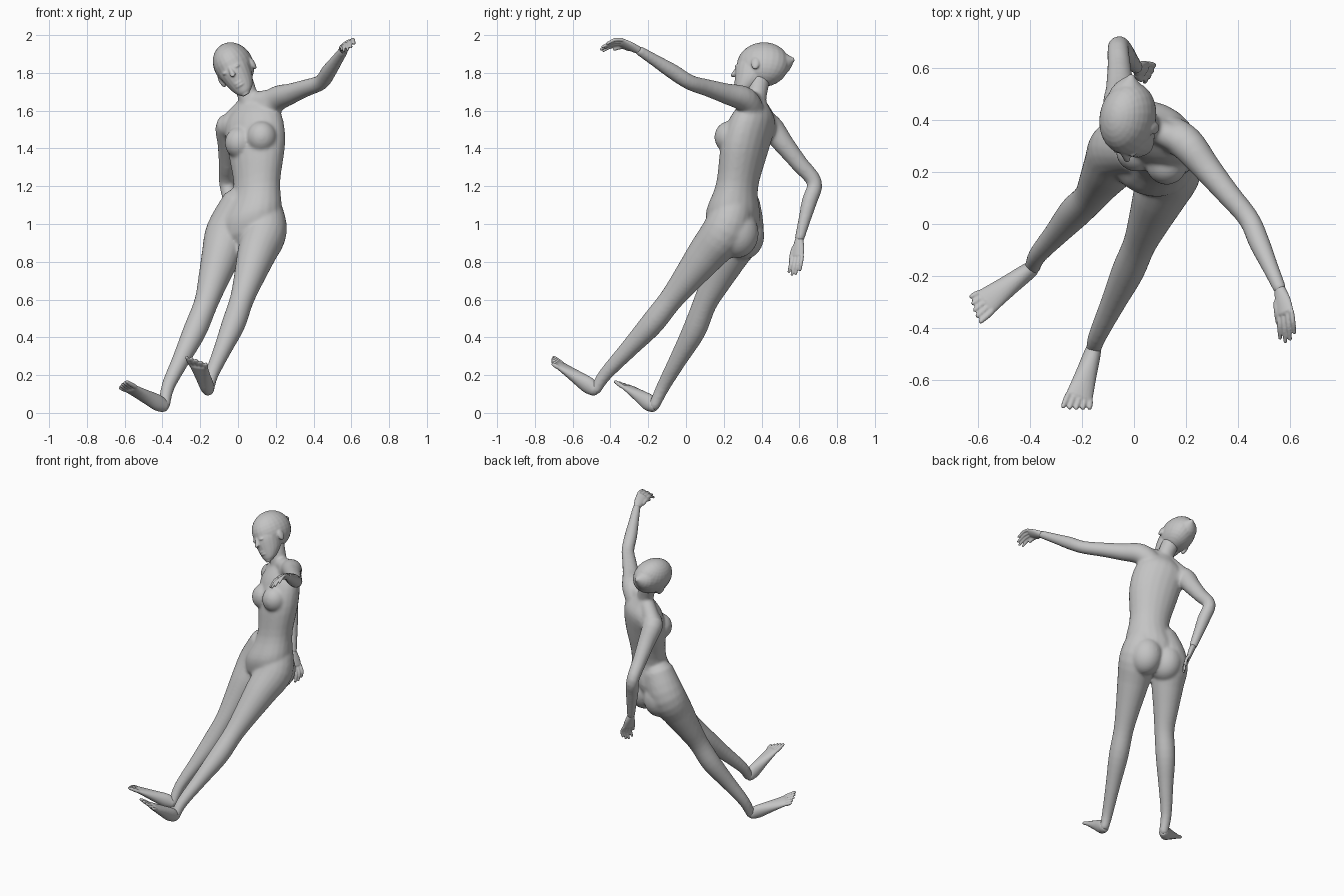
import bpy, bmesh, math
from mathutils import Vector as V, Matrix

cube = bpy.data.objects.get("Cube")
if cube:
    bpy.data.objects.remove(cube, do_unlink=True)

skin = bpy.data.materials.new("light_grey_clay")
skin.use_nodes = True
skin.diffuse_color = (.55, .55, .55, 1)
skin.node_tree.nodes["Principled BSDF"].inputs["Base Color"].default_value = skin.diffuse_color

X_AXIS, Z_AXIS = V((1, 0, 0)), V((0, 0, 1))


def spline(keys, steps=4):
    """Smoothly interpolate sections of centre, half width and half depth."""
    rows = []
    for i, (start, end) in enumerate(zip(keys, keys[1:])):
        before = keys[max(i - 1, 0)]
        after = keys[min(i + 2, len(keys) - 1)]
        for k in range(steps):
            t = k / steps
            rows.append([b + t / 2 * (c - a + t * (2*a - 5*b + 4*c - d + t * (3*(b - c) + d - a)))
                         for a, b, c, d in zip(before, start, end, after)])
    return rows + [list(keys[-1])]


def loft(bm, keys, side=X_AXIS, front=None, segments=20):
    """Skin elliptical rings along a path, with rounded ends."""
    rows = spline([(*key, key[-1]) if len(key) == 4 else tuple(key) for key in keys])
    first, second, last = V(rows[0][:3]), V(rows[1][:3]), V(rows[-1][:3])
    previous = V(rows[-2][:3])

    def cap(center, inner, widths):
        tip = center + (center - inner).normalized() * min(widths) * .6
        return [*tip, *(w * .6 for w in widths)]

    rows = [cap(first, second, rows[0][3:])] + rows + [cap(last, previous, rows[-1][3:])]
    centers = [V(row[:3]) for row in rows]
    rings = []
    for i, (center, row) in enumerate(zip(centers, rows)):
        across, depth = V(side).normalized(), front
        if front is None:
            tangent = (centers[min(i + 1, len(rows) - 1)] - centers[max(i - 1, 0)]).normalized()
            across = (across - tangent * across.dot(tangent)).normalized()
            depth = tangent.cross(across)
        ring = []
        for k in range(segments):
            angle = math.tau * k / segments
            offset = across * row[3] * math.cos(angle) + depth * row[4] * math.sin(angle)
            ring.append(bm.verts.new(center + offset))
        rings.append(ring)
    faces = [bm.faces.new(rings[0]), bm.faces.new(rings[-1][::-1])]
    for ring, above in zip(rings, rings[1:]):
        for k in range(segments):
            n = (k + 1) % segments
            faces.append(bm.faces.new((ring[k], above[k], above[n], ring[n])))
    bmesh.ops.recalc_face_normals(bm, faces=faces)


def limb(bm, joints, radii):
    """A tapering limb: each joint starts a run of evenly spaced radii."""
    keys = []
    for start, end, widths in zip(joints, joints[1:] + joints[-1:], radii):
        for i, width in enumerate(widths):
            keys.append((*start.lerp(end, i / len(widths)), width))
    loft(bm, keys)


def blob(bm, center, radii, frame=Matrix()):
    matrix = frame @ Matrix.Translation(center) @ Matrix.Diagonal((*radii, 1))
    bmesh.ops.create_uvsphere(bm, u_segments=24, v_segments=16, radius=1, matrix=matrix)


def digits(bm, base, tip, side, spread, radius, lengths, bend):
    """A fan of fingers or toes, each slightly bent."""
    for i, length in enumerate(lengths):
        across = side * spread * (2 * i / (len(lengths) - 1) - 1)
        start = base + across
        end = start + (tip - base) * length + across * .15
        middle = start.lerp(end, .5) + bend
        loft(bm, [(*start, radius), (*middle, radius), (*end, radius * .75)], side, segments=10)


def finish(name, bm, voxel, rounds):
    """Fuse the overlapping volumes into one smooth skin."""
    mesh = bpy.data.meshes.new(name)
    bm.to_mesh(mesh)
    bm.free()
    mesh.materials.append(skin)
    ob = bpy.data.objects.new(name, mesh)
    bpy.context.collection.objects.link(ob)
    fuse = ob.modifiers.new("fuse", 'REMESH')
    fuse.mode = 'VOXEL'
    fuse.voxel_size = voxel
    fuse.use_smooth_shade = True
    soften = ob.modifiers.new("soften", 'SMOOTH')
    soften.factor = .5
    soften.iterations = rounds


def make_hand(name, wrist, knuckle, tip, side, bend):
    """Palm, four fingers, and a thumb leaving the palm on its inner edge."""
    hand = bmesh.new()
    side = side.normalized()
    middle = wrist.lerp(knuckle, .5)
    loft(hand, [(*wrist, .022, .02), (*middle, .034, .018), (*knuckle, .037, .014)], side)
    digits(hand, knuckle, tip, side, .029, .01, (.85, 1, .95, .75), bend)
    root = middle - side * .025
    thumb = root.lerp(knuckle, .8) - side * .03
    end = thumb + (tip - knuckle) * .4
    loft(hand, [(*root, .014), (*thumb, .012), (*end, .009)], side)
    finish(name, hand, .004, 2)


def make_foot(name, heel, ball, outward):
    """Heel, arch and ball, with the big toe on the inner edge."""
    foot = bmesh.new()
    reach = ball - heel
    side = (reach.cross(Z_AXIS).normalized() * outward - Z_AXIS * .2).normalized()
    loft(foot, [(*heel, .03, .034), (*heel.lerp(ball, .2), .035, .044),
                (*heel.lerp(ball, .5), .041, .036), (*ball, .054, .018)], side)
    digits(foot, ball, ball + reach * .27, side, .044, .012, (1, .95, .85, .7, .55), Z_AXIS * 0)
    finish(name, foot, .005, 2)


# Joint positions
neck = V((.06, .37, 1.65))
left_shoulder, left_elbow = V((.2, .31, 1.66)), V((.44, .02, 1.75))
left_wrist, left_knuckle = V((.56, -.25, 1.92)), V((.58, -.34, 1.96))
right_shoulder, right_elbow = V((-.05, .44, 1.52)), V((-.06, .68, 1.22))
right_wrist, right_knuckle = V((.01, .6, .92)), V((.04, .59, .83))
left_flank, left_hip, left_knee = V((.12, .26, 1.12)), V((.14, .21, .97)), V((.02, -.08, .6))
left_ankle, left_heel = V((-.14, -.43, .2)), V((-.155, -.48, .12))
right_flank, right_hip, right_knee = V((.02, .29, 1.12)), V((-.05, .29, .96)), V((-.17, .1, .58))
right_ankle, right_heel = V((-.37, -.12, .14)), V((-.39, -.17, .035))

# Torso: turned to one side, with the shoulder line tilted up to the left
body = bmesh.new()
loft(body, [(.05, .24, .95, .17, .12), (.07, .25, 1.05, .17, .14), (.1, .27, 1.2, .13, .108),
            (.1, .31, 1.4, .16, .118), (.08, .355, 1.55, .16, .11), (.07, .37, 1.63, .09, .065)],
     (.91, -.41, .22), V((.41, .91, 0)))
limb(body, [neck - Z_AXIS * .07, neck, V((.02, .39, 1.77))], [(.068,), (.054,), (.056,)])
for shoulder in (left_shoulder, right_shoulder):
    limb(body, [neck, shoulder], [(.046,), (.057,)])
for breast in ((.125, .23, 1.46), (.01, .28, 1.43)):
    blob(body, breast, (.08, .08, .085))
for buttock in ((.13, .27, .95), (-.01, .3, .94)):
    blob(body, buttock, (.105, .115, .13))

# Arms, starting inside the chest
for joints in ([V((.13, .35, 1.59)), left_shoulder, left_elbow, left_wrist],
               [V((.02, .4, 1.5)), right_shoulder, right_elbow, right_wrist]):
    limb(body, joints, [(.07,), (.068, .055, .046), (.041, .041, .033), (.026,)])

# Legs, starting inside the waist and ending in the heel
for flank, hip, knee, ankle, heel in (
        (left_flank, left_hip, left_knee, left_ankle, left_heel),
        (right_flank, right_hip, right_knee, right_ankle, right_heel)):
    calf = knee.lerp(ankle, .35) + V((.012, .02, .01))
    limb(body, [flank, hip, knee, calf, ankle, heel],
         [(.1,), (.12, .104, .082), (.064,), (.063, .048), (.036,), (.03,)])
finish("body", body, .008, 14)

# Head frame: left, facing direction and crown
crown = V((-.5, .05, .86)).normalized()
facing = V((-.22, -.97, 0))
facing = (facing - crown * facing.dot(crown)).normalized()
left = crown.cross(facing)
frame = Matrix((left, facing, crown)).transposed().to_4x4()
frame.translation = (0, .385, 1.795)


def face_loft(bm, keys):
    """Loft on the centre line of the face: forward, height, half width, half depth."""
    loft(bm, [(*(frame @ V((0, forward, height))), *widths) for forward, height, *widths in keys],
         left, facing)


# Skull tapering to a point behind, jaw and nose
head = bmesh.new()
blob(head, (0, -.02, .055), (.103, .14, .123), frame)
loft(head, [(-.03, .42, 1.84, .09), (-.02, .51, 1.855, .068), (-.01, .565, 1.87, .014)])
face_loft(head, [(.085, -.112, .03, .028), (.07, -.095, .048, .05), (.045, -.05, .07, .08),
                 (.03, .02, .086, .097), (.015, .07, .086, .1)])
face_loft(head, [(.115, .045, .009, .012), (.138, 0, .015, .014)])

# Lips, then eyes and ears on both sides
for height in (-.048, -.064):
    blob(head, (0, .114, height), (.027, .016, .009), frame)
for s in (-1, 1):
    blob(head, (s * .034, .11, .032), (.018, .014, .009), frame)
    blob(head, (s * .096, 0, .01), (.013, .023, .037), frame)
finish("head", head, .005, 4)

# Hands and feet
make_hand("left_hand", left_wrist, left_knuckle, V((.59, -.45, 1.93)),
          V((.8, .15, .5)), Z_AXIS * .01)
make_hand("right_hand", right_wrist, right_knuckle, V((.06, .57, .73)),
          V((.5, .85, 0)), X_AXIS * .012)
make_foot("left_foot", left_heel, V((-.21, -.665, .25)), -1)
make_foot("right_foot", right_heel, V((-.57, -.3, .13)), 1)
